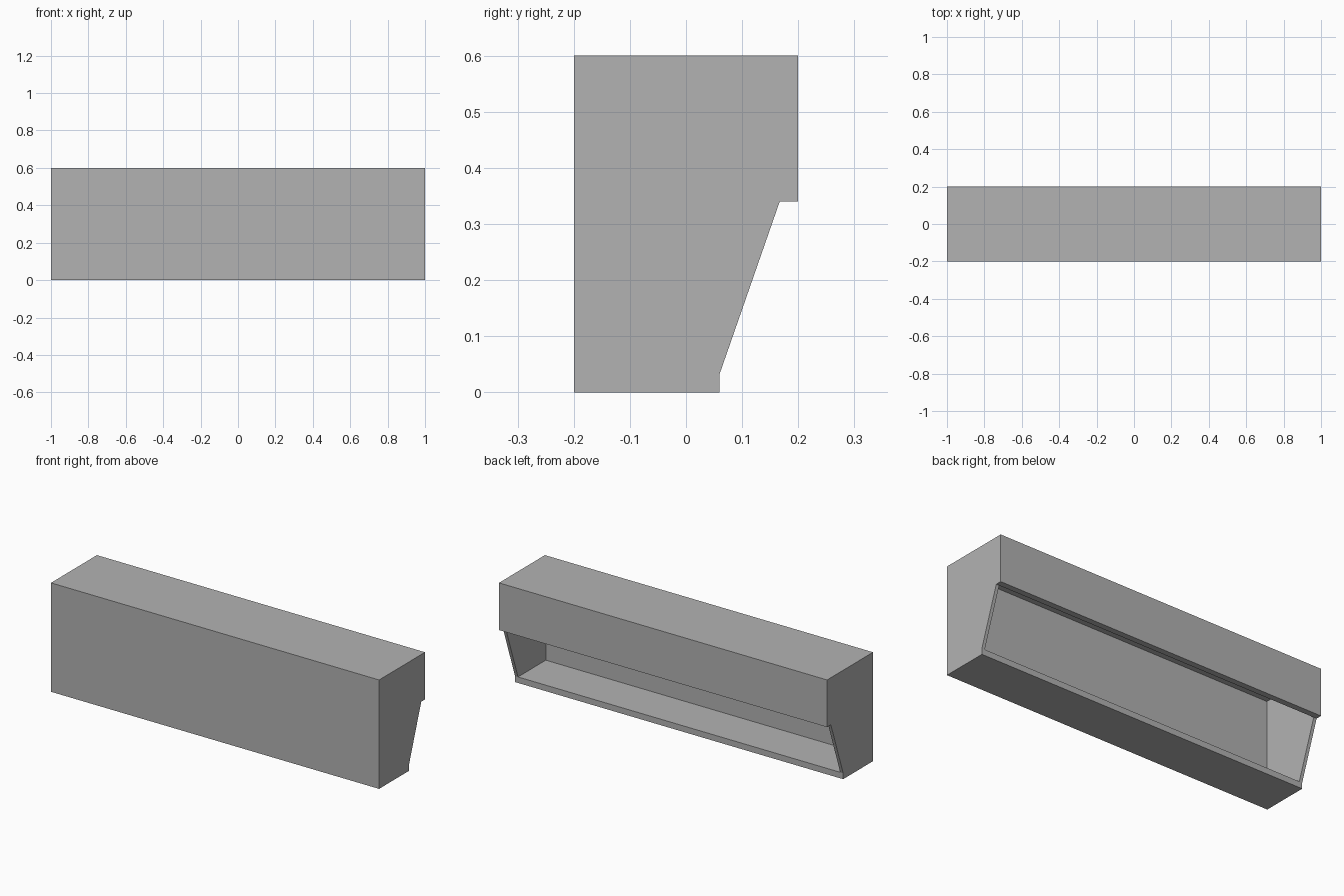
import bpy
import bmesh

cube = bpy.data.objects.get("Cube")
if cube:
    bpy.data.objects.remove(cube, do_unlink=True)

# Single matte grey finish
grey = bpy.data.materials.new("matte_grey")
grey.use_nodes = True
colour = (0.448, 0.448, 0.448, 1)
grey.diffuse_color = colour
grey.node_tree.nodes["Principled BSDF"].inputs["Base Color"].default_value = colour

HALF_X, HALF_Y, HEIGHT = 1.0, 0.2, 0.6
THIN, THICK = 0.018, 0.033
SHELF_BACK, HOOD_BOTTOM = 0.06, 0.34


def prism(name, profile, x0, x1):
    """Extrude a (y, z) profile along x from x0 to x1."""
    bm = bmesh.new()
    face = bm.faces.new([bm.verts.new((x0, y, z)) for y, z in profile])
    ext = bmesh.ops.extrude_face_region(bm, geom=[face])
    verts = [v for v in ext["geom"] if isinstance(v, bmesh.types.BMVert)]
    bmesh.ops.translate(bm, vec=(x1 - x0, 0, 0), verts=verts)
    bmesh.ops.recalc_face_normals(bm, faces=bm.faces)
    mesh = bpy.data.meshes.new(name)
    bm.to_mesh(mesh)
    bm.free()
    mesh.materials.append(grey)
    obj = bpy.data.objects.new(name, mesh)
    bpy.context.collection.objects.link(obj)
    return obj


def panel(name, y0, y1, z0, z1):
    """Long board fitted between the two side panels."""
    inner = HALF_X - THIN
    return prism(name, [(y0, z0), (y1, z0), (y1, z1), (y0, z1)], -inner, inner)


# Side panels with the slanted opening edge
side = [(-HALF_Y, 0), (SHELF_BACK, 0), (SHELF_BACK, THICK),
        (HALF_Y - THICK, HOOD_BOTTOM), (HALF_Y, HOOD_BOTTOM),
        (HALF_Y, HEIGHT), (-HALF_Y, HEIGHT)]
prism("left_side_panel", side, HALF_X - THIN, HALF_X)
prism("right_side_panel", side, -HALF_X, THIN - HALF_X)

# Long boards: front, floor, top and the hood above the opening
panel("front_panel", -HALF_Y, THIN - HALF_Y, 0, HEIGHT)
panel("floor_panel", THIN - HALF_Y, SHELF_BACK, 0, THICK)
panel("top_panel", THIN - HALF_Y, HALF_Y, HEIGHT - THIN, HEIGHT)
panel("back_hood_panel", HALF_Y - THICK, HALF_Y, HOOD_BOTTOM, HEIGHT - THIN)
